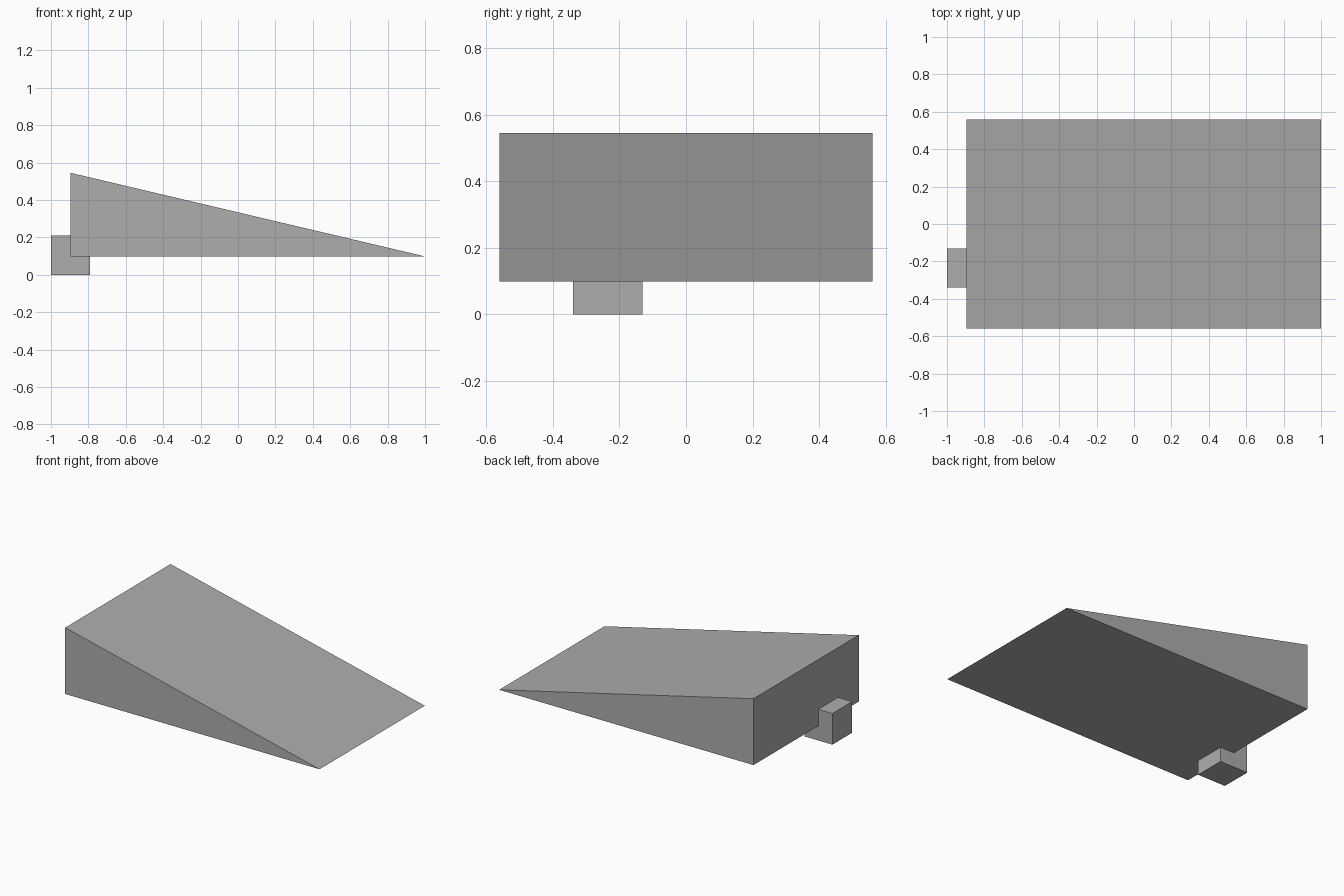
import bpy
import bmesh

if "Cube" in bpy.data.objects:
    bpy.data.objects.remove(bpy.data.objects["Cube"])

# Single flat grey shared by both parts
grey = bpy.data.materials.new("plain grey")
grey.diffuse_color = (0.42, 0.42, 0.42, 1.0)
grey.use_nodes = True
grey.node_tree.nodes["Principled BSDF"].inputs["Base Color"].default_value = grey.diffuse_color


def extruded_part(name, profile, y_front, y_back):
    """Extrude an (x, z) profile along y into a closed solid."""
    bm = bmesh.new()
    face = bm.faces.new([bm.verts.new((x, y_front, z)) for x, z in profile])
    result = bmesh.ops.extrude_face_region(bm, geom=[face])
    moved = [v for v in result["geom"] if isinstance(v, bmesh.types.BMVert)]
    bmesh.ops.translate(bm, verts=moved, vec=(0, y_back - y_front, 0))
    bmesh.ops.recalc_face_normals(bm, faces=bm.faces[:])
    mesh = bpy.data.meshes.new(name)
    bm.to_mesh(mesh)
    bm.free()
    mesh.materials.append(grey)
    obj = bpy.data.objects.new(name, mesh)
    bpy.context.collection.objects.link(obj)
    return obj


# Sloping ramp with a triangular side profile
extruded_part("ramp_wedge", [(-0.895, 0.098), (1.0, 0.098), (-0.895, 0.545)],
              -0.56, 0.56)

# Small cube set into the lower edge of the tall end
extruded_part("end_block", [(-1.0, 0.0), (-0.79, 0.0), (-0.79, 0.21), (-1.0, 0.21)],
              -0.34, -0.13)
